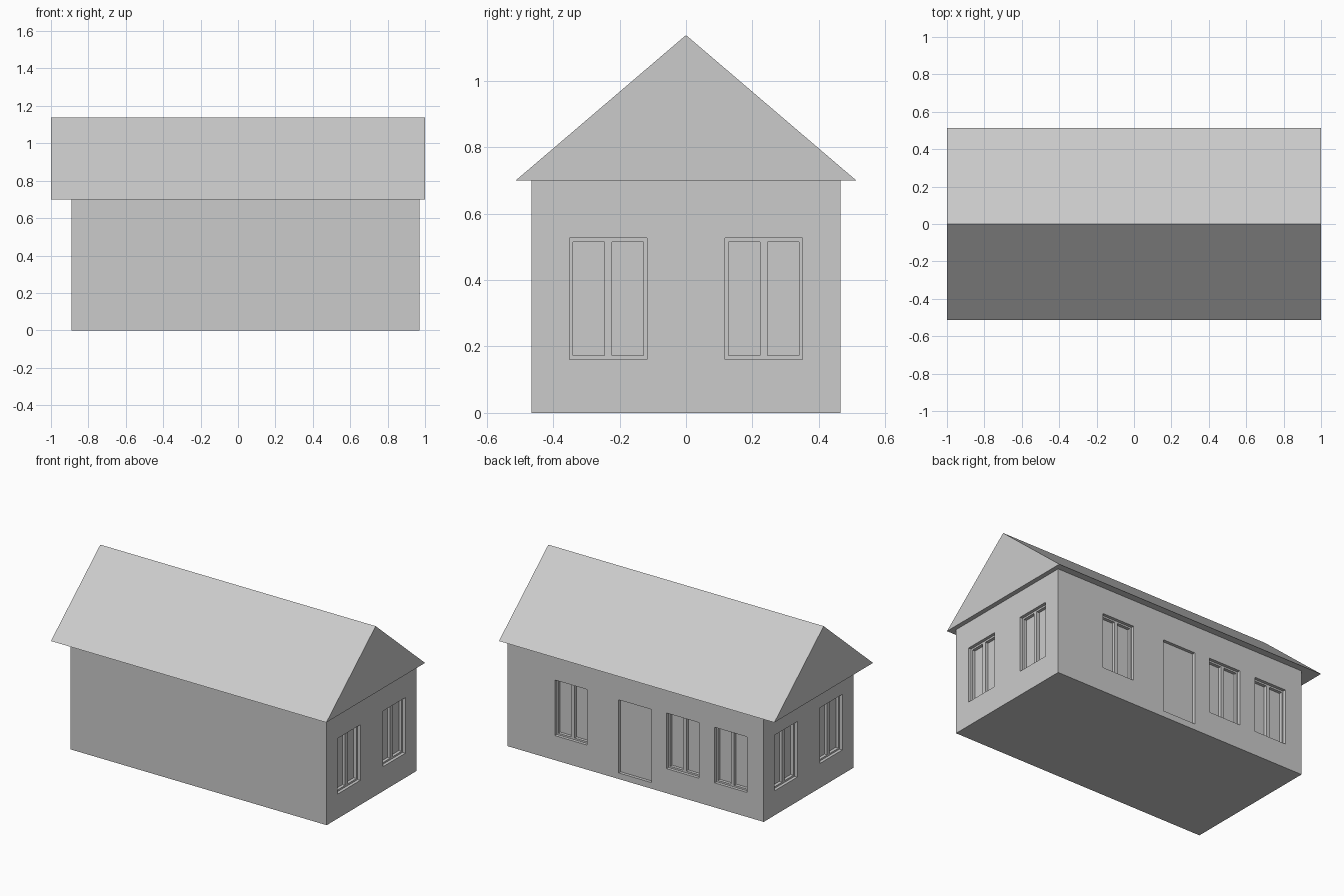
import bpy, bmesh
from mathutils import Matrix, Vector

if "Cube" in bpy.data.objects:
    bpy.data.objects.remove(bpy.data.objects["Cube"])

X0, X1, YW, EAVE, RIDGE = -0.89, 0.97, 0.465, 0.70, 1.137


def add_boxes(name, boxes, place=Matrix()):
    """One object made of (min corner, max corner) boxes, placed by a matrix."""
    bm = bmesh.new()
    for lo, hi in boxes:
        lo, hi = Vector(lo), Vector(hi)
        m = Matrix.Translation((lo + hi) / 2) @ Matrix.Diagonal((*(hi - lo), 1))
        bmesh.ops.create_cube(bm, size=1, matrix=place @ m)
    bmesh.ops.recalc_face_normals(bm, faces=bm.faces)
    me = bpy.data.meshes.new(name)
    bm.to_mesh(me)
    bm.free()
    ob = bpy.data.objects.new(name, me)
    bpy.context.collection.objects.link(ob)
    return ob


def wall(origin, u, out):
    """Local axes: x along the wall, y outward, z up."""
    m = Matrix((u, out, (0, 0, 1))).transposed().to_4x4()
    return Matrix.Translation(origin) @ m


# walls
body = add_boxes("walls", [((X0, -YW, 0), (X1, YW, EAVE))])


def opening(u0, u1, z0, z1, depth, place):
    cutter = add_boxes("opening_cutter", [((u0, -depth, z0), (u1, 0.1, z1))], place)
    cutter.hide_render = True
    cutter.hide_viewport = True
    mod = body.modifiers.new("opening", 'BOOLEAN')
    mod.object, mod.operation, mod.solver = cutter, 'DIFFERENCE', 'EXACT'


def window(centre, place):
    w, z0, z1, r, half = 0.117, 0.161, 0.526, 0.011, 0.012
    u0, u1, back, front = centre - w, centre + w, -0.045, -0.02
    opening(u0, u1, z0, z1, 0.04, place)
    bars = [(u0, u0 + r, z0, z1), (u1 - r, u1, z0, z1),
            (centre - half, centre + half, z0 + r, z1 - r),
            (u0 + r, u1 - r, z0, z0 + r), (u0 + r, u1 - r, z1 - r, z1)]
    add_boxes("window_frame", [((a, back, c), (b, front, d)) for a, b, c, d in bars], place)


# paired windows on both end walls
right = wall((X1, 0, 0), (0, 1, 0), (1, 0, 0))
left = wall((X0, 0, 0), (0, 1, 0), (-1, 0, 0))
for place in (right, left):
    for y in (-0.234, 0.234):
        window(y, place)

# back wall windows and door
back_wall = wall((0, YW, 0), (1, 0, 0), (0, 1, 0))
for x in (0.51, -0.302, -0.65):
    window(x, back_wall)
opening(-0.075, 0.163, 0.04, 0.52, 0.02, back_wall)

# gabled roof: triangle profile extruded along x
bm = bmesh.new()
tri = [bm.verts.new((-1, y, z)) for y, z in ((-0.512, EAVE), (0.512, EAVE), (0, RIDGE))]
face = bm.faces.new(tri)
ext = bmesh.ops.extrude_face_region(bm, geom=[face], use_keep_orig=True)
new = [v for v in ext["geom"] if isinstance(v, bmesh.types.BMVert)]
bmesh.ops.translate(bm, verts=new, vec=(2, 0, 0))
bmesh.ops.recalc_face_normals(bm, faces=bm.faces)
me = bpy.data.meshes.new("roof")
bm.to_mesh(me)
bm.free()
bpy.context.collection.objects.link(bpy.data.objects.new("roof", me))
